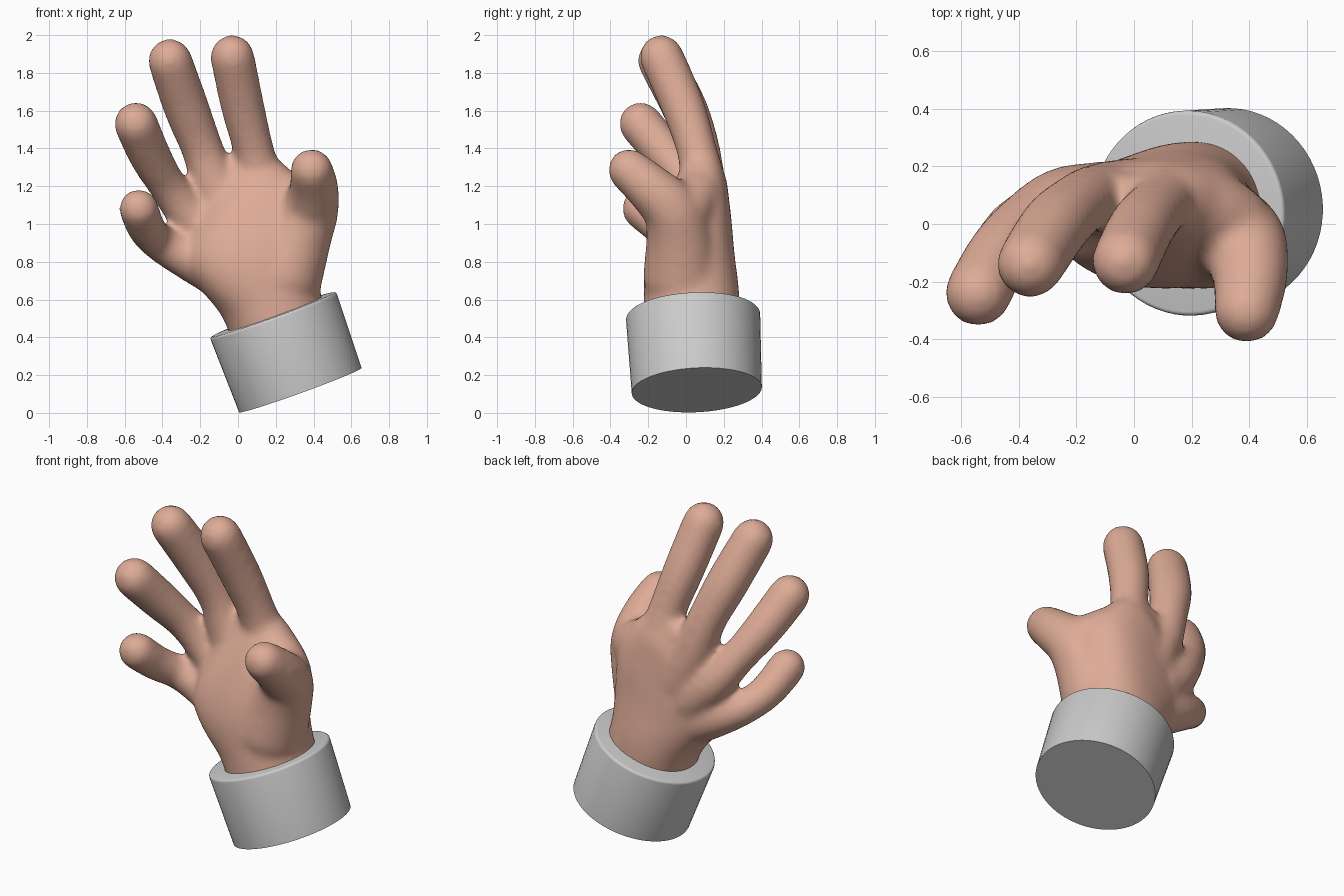
import bpy, bmesh, math
from mathutils import Vector

if "Cube" in bpy.data.objects:
    bpy.data.objects.remove(bpy.data.objects["Cube"])

verts, faces = [], []
SIDES = 28


def catmull(p0, p1, p2, p3, t):
    return [0.5 * (2 * b + (c - a) * t + (2 * a - 5 * b + 4 * c - d) * t * t
                   + (3 * b - a - 3 * c + d) * t ** 3) for a, b, c, d in zip(p0, p1, p2, p3)]


def power(v, e):
    return math.copysign(abs(v) ** e, v)


def loft(keys, tilted=False, steps=6, square=1.0):
    """Round-ended tube; key = x, y, z, half width, half thickness, tilt of the section."""
    pts = [keys[0]] + keys + [keys[-1]]
    path = [catmull(*pts[i:i + 4], s / steps) for i in range(len(keys) - 1) for s in range(steps)]
    path.append(list(keys[-1]))
    pos = [Vector(p[:3]) for p in path]
    last = len(path) - 1
    rings = []
    for i, (p, c) in enumerate(zip(path, pos)):
        tan = (pos[min(i + 1, last)] - pos[max(i - 1, 0)]).normalized()
        if tilted:
            a = math.radians(p[5])
            wide = Vector((math.cos(a), 0.1, math.sin(a))).normalized()
        else:
            wide = Vector((0, 1, 0)).cross(tan).normalized()
        thick = tan.cross(wide).normalized()
        caps = [0]
        if i == 0:
            caps = [-80, -55, -28, 0]
        elif i == last:
            caps = [0, 20, 40, 58, 72, 84]
        for d in caps:
            k, h = math.cos(math.radians(d)), math.sin(math.radians(d))
            rings.append((c + tan * h * p[4], wide * p[3] * k, thick * p[4] * k))
    start = len(verts)
    for n, (c, w, t) in enumerate(rings):
        e = 1 + (square - 1) * min(1, n / 16)   # squarer section away from the start
        for j in range(SIDES):
            a = math.tau * j / SIDES
            verts.append(c + w * power(math.cos(a), e) + t * power(math.sin(a), e))
    for r in range(len(rings) - 1):
        o = start + r * SIDES
        for j in range(SIDES):
            k = (j + 1) % SIDES
            faces.append((o + j, o + k, o + SIDES + k, o + SIDES + j))
    faces.append(tuple(range(start + SIDES - 1, start - 1, -1)))
    faces.append(tuple(range(len(verts) - SIDES, len(verts))))


def finger(keys):
    loft([(x, y, z, r, r, 0) for x, y, z, r in keys])


# palm and wrist
loft([(0.23, 0.03, 0.42, .264, .256, 21), (0.17, 0.03, 0.60, .270, .254, 21),
      (0.10, 0.02, 0.80, .335, .237, 25), (0.04, 0.04, 0.98, .375, .200, 32),
      (-0.02, 0.075, 1.14, .31, .142, 42), (-0.06, 0.085, 1.23, .21, .09, 42)],
     tilted=True, square=0.85)
# index
finger([(0.15, 0.08, 1.00, .15), (0.12, 0.085, 1.22, .125), (0.086, 0.06, 1.38, .108),
        (0.025, -0.015, 1.62, .116), (-0.03, -0.13, 1.885, .118)])
# middle
finger([(-0.02, 0.09, 1.00, .14), (-0.12, 0.09, 1.20, .122), (-0.19, 0.068, 1.40, .112),
        (-0.275, -0.01, 1.62, .121), (-0.36, -0.14, 1.865, .118)])
# ring
finger([(-0.10, 0.08, 0.90, .14), (-0.25, 0.08, 1.04, .118), (-0.37, 0.015, 1.20, .102),
        (-0.465, -0.10, 1.36, .112), (-0.54, -0.24, 1.53, .117)])
# little
finger([(-0.05, 0.04, 0.74, .16), (-0.25, 0.045, 0.82, .125), (-0.40, 0.0, 0.89, .099),
        (-0.48, -0.11, 0.97, .101), (-0.525, -0.235, 1.08, .107)])
# thumb
finger([(0.24, -0.02, 0.72, .21), (0.32, -0.035, 0.93, .178), (0.378, -0.075, 1.07, .156),
        (0.402, -0.18, 1.18, .133), (0.39, -0.30, 1.285, .115)])
# web between thumb and index
finger([(0.34, 0.0, 1.08, .14), (0.26, 0.05, 1.14, .135), (0.17, 0.08, 1.19, .13)])

# hand: all parts fused into one smooth skin
mesh = bpy.data.meshes.new("hand")
mesh.from_pydata(verts, [], faces)
hand = bpy.data.objects.new("hand", mesh)
bpy.context.collection.objects.link(hand)
skin = bpy.data.materials.new("skin")
skin.diffuse_color = (0.73, 0.41, 0.31, 1)
skin.use_nodes = True
skin.node_tree.nodes["Principled BSDF"].inputs["Base Color"].default_value = skin.diffuse_color
mesh.materials.append(skin)
remesh = hand.modifiers.new("fuse", 'REMESH')
remesh.mode = 'VOXEL'
remesh.voxel_size = 0.018
remesh.use_smooth_shade = True
smooth = hand.modifiers.new("soften", 'SMOOTH')
smooth.factor = 0.5
smooth.iterations = 22

# cuff: slightly flared, tilted closed sleeve
axis = Vector((-0.145, -0.020, 0.40))
base = Vector((0.33, 0.057, 0.121))
bpy.ops.mesh.primitive_cone_add(vertices=64, radius1=0.345, radius2=0.356, depth=axis.length,
                                location=base + axis / 2,
                                rotation=axis.to_track_quat('Z', 'Y').to_euler())
cuff = bpy.context.object
cuff.name = cuff.data.name = "cuff"
bm = bmesh.new()
bm.from_mesh(cuff.data)
rim = [e for e in bm.edges if all(v.co.z > 0 for v in e.verts)]
bmesh.ops.bevel(bm, geom=rim, offset=0.015, segments=3, affect='EDGES', profile=0.5)
bm.to_mesh(cuff.data)
bm.free()
bpy.ops.object.shade_smooth_by_angle(angle=math.radians(35))
